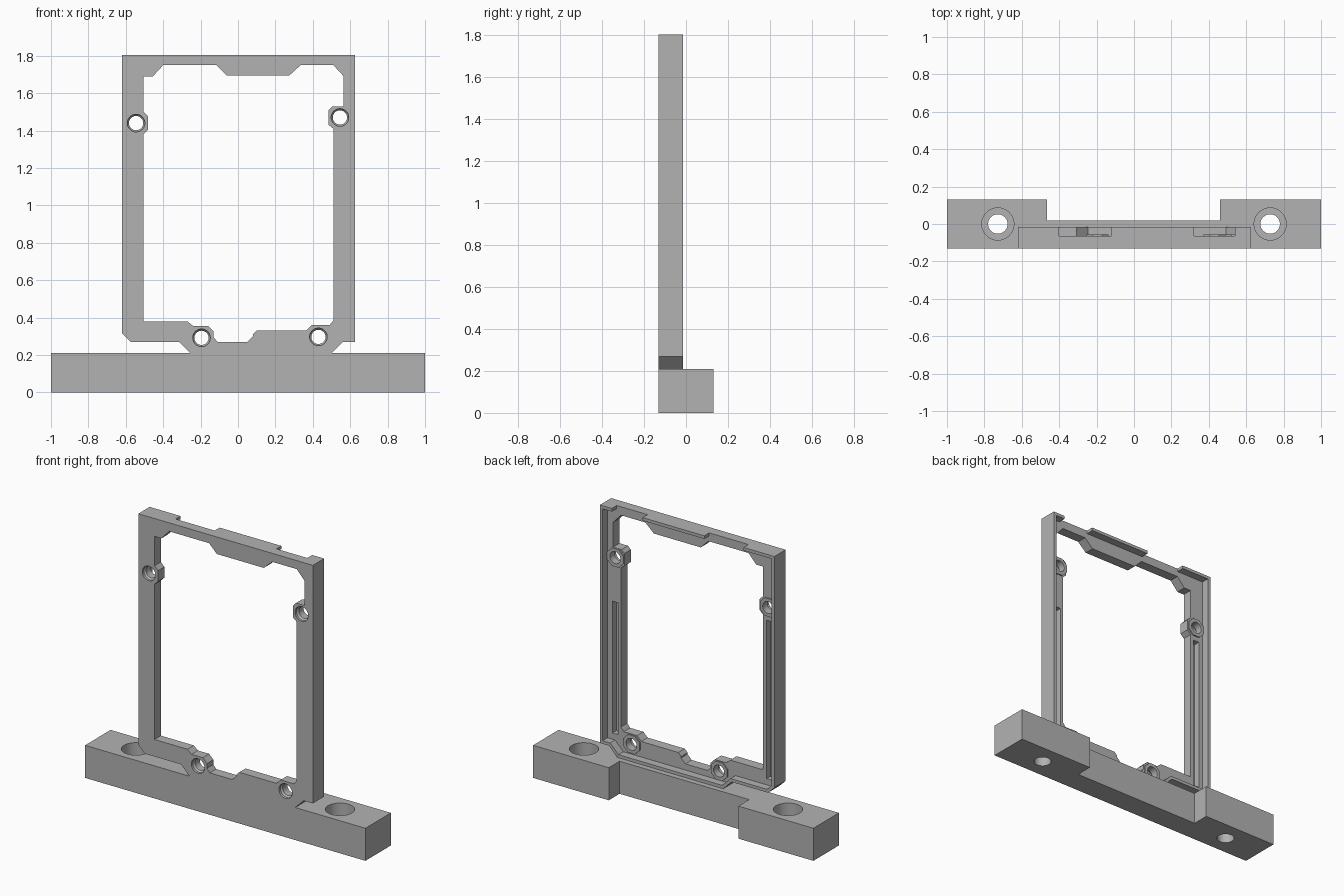
import bpy, bmesh, math

default = bpy.data.objects.get("Cube")
if default:
    bpy.data.objects.remove(default, do_unlink=True)

grey = bpy.data.materials.new("plain grey")
grey.use_nodes = True
grey.diffuse_color = (0.45, 0.45, 0.45, 1)
grey.node_tree.nodes["Principled BSDF"].inputs["Base Color"].default_value = (0.45, 0.45, 0.45, 1)


def loft(name, rings):
    """Solid from matching rings of points, capped at both ends."""
    bm = bmesh.new()
    rows = [[bm.verts.new(p) for p in ring] for ring in rings]
    n = len(rows[0])
    for a, b in zip(rows, rows[1:]):
        for i in range(n):
            j = (i + 1) % n
            bm.faces.new((a[i], a[j], b[j], b[i]))
    bm.faces.new(rows[0])
    bm.faces.new(rows[-1])
    bmesh.ops.recalc_face_normals(bm, faces=bm.faces)
    mesh = bpy.data.meshes.new(name)
    bm.to_mesh(mesh)
    bm.free()
    mesh.materials.append(grey)
    obj = bpy.data.objects.new(name, mesh)
    bpy.context.collection.objects.link(obj)
    return obj


def plate(name, outline, y0, y1):
    """Extrude an x-z outline along y."""
    return loft(name, [[(x, y, z) for x, z in outline] for y in (y0, y1)])


def box(name, x0, x1, y0, y1, z0, z1):
    return plate(name, [(x0, z0), (x1, z0), (x1, z1), (x0, z1)], y0, y1)


def circle(a, b, r, n=40, turn=0.0):
    return [(a + r * math.cos(turn + math.tau * i / n),
             b + r * math.sin(turn + math.tau * i / n)) for i in range(n)]


def combine(target, tool, operation="DIFFERENCE"):
    tool.hide_render = True
    mod = target.modifiers.new("shape", "BOOLEAN")
    mod.operation = operation
    mod.solver = "EXACT"
    mod.object = tool
    bpy.context.view_layer.objects.active = target
    bpy.ops.object.modifier_apply(modifier=mod.name)
    bpy.data.objects.remove(tool, do_unlink=True)


# Base bar with a recessed back and two counterbored holes
FRONT, BACK, TOP = -0.13, 0.13, 0.21
base = box("base_bar", -1, 1, FRONT, BACK, 0, TOP)
combine(base, box("back_recess", -0.465, 0.46, 0.02, 0.3, -0.1, 0.4))
for x in (-0.728, 0.728):
    for radius, bottom in ((0.052, -0.1), (0.086, 0.09)):
        ring = circle(x, 0, radius)
        combine(base, loft("bolt_hole", [[(a, b, z) for a, b in ring] for z in (bottom, 0.4)]))

# Upright frame body, with its foot widening towards the base
LIP, FLOOR = -0.015, -0.065
outer = [(-0.62, 0.315), (-0.575, 0.27), (-0.315, 0.27), (-0.255, TOP), (0.5, TOP),
         (0.56, 0.27), (0.625, 0.27), (0.625, 1.805), (-0.62, 1.805)]
frame = plate("upright_frame", outer, FRONT, LIP)

# Shallow pocket in the back, leaving a thin rim
pocket = [(-0.6, 0.323), (-0.567, 0.29), (-0.307, 0.29), (-0.247, 0.23), (0.492, 0.23),
          (0.552, 0.29), (0.605, 0.29), (0.605, 1.785), (-0.6, 1.785)]
combine(frame, plate("back_pocket", pocket, FLOOR, 0.1))

# Raised pads around the screw holes
screws = [(-0.545, 1.44), (0.545, 1.47), (-0.195, 0.292), (0.43, 0.297)]
for x, z in screws:
    pad = circle(x, z, 0.063, 8, math.pi / 8)
    combine(frame, plate("screw_pad", pad, FLOOR - 0.02, FLOOR + 0.008), "UNION")

# Stepped window opening
window = [(-0.505, 0.38), (-0.27, 0.38), (-0.24, 0.355), (-0.16, 0.355), (-0.13, 0.325),
          (-0.13, 0.295), (-0.11, 0.27), (0.05, 0.27), (0.08, 0.3), (0.08, 0.31),
          (0.1, 0.33), (0.365, 0.33), (0.395, 0.36), (0.49, 0.36), (0.51, 0.385),
          (0.51, 1.41), (0.485, 1.43), (0.485, 1.51), (0.505, 1.53), (0.565, 1.53),
          (0.565, 1.69), (0.51, 1.75), (0.335, 1.75), (0.275, 1.695), (-0.06, 1.695),
          (-0.115, 1.75), (-0.4, 1.75), (-0.455, 1.69), (-0.505, 1.69),
          (-0.505, 1.5), (-0.48, 1.475), (-0.48, 1.405), (-0.505, 1.38)]
combine(frame, plate("window_opening", window, -0.3, 0.3))

# Gaps in the top rim
for x0, x1 in ((-0.4, -0.12), (0.32, 0.54)):
    combine(frame, box("rim_gap", x0, x1, FLOOR, 0.1, 1.77, 1.9))

# Long grooves in the side posts
for x0, x1, z1 in ((0.53, 0.57, 1.18), (-0.57, -0.53, 1.35)):
    combine(frame, box("post_groove", x0, x1, FLOOR - 0.04, 0.1, 0.33, z1))

# Screw holes, flared at the front
for x, z in screws:
    steps = ((-0.2, 0.047), (-0.115, 0.047), (-0.105, 0.038), (0.1, 0.038))
    combine(frame, loft("screw_hole", [[(a, y, b) for a, b in circle(x, z, r)] for y, r in steps]))

# Smooth the round holes only
for obj in (base, frame):
    bpy.ops.object.select_all(action="DESELECT")
    obj.select_set(True)
    bpy.context.view_layer.objects.active = obj
    bpy.ops.object.shade_smooth_by_angle(angle=math.radians(25))
